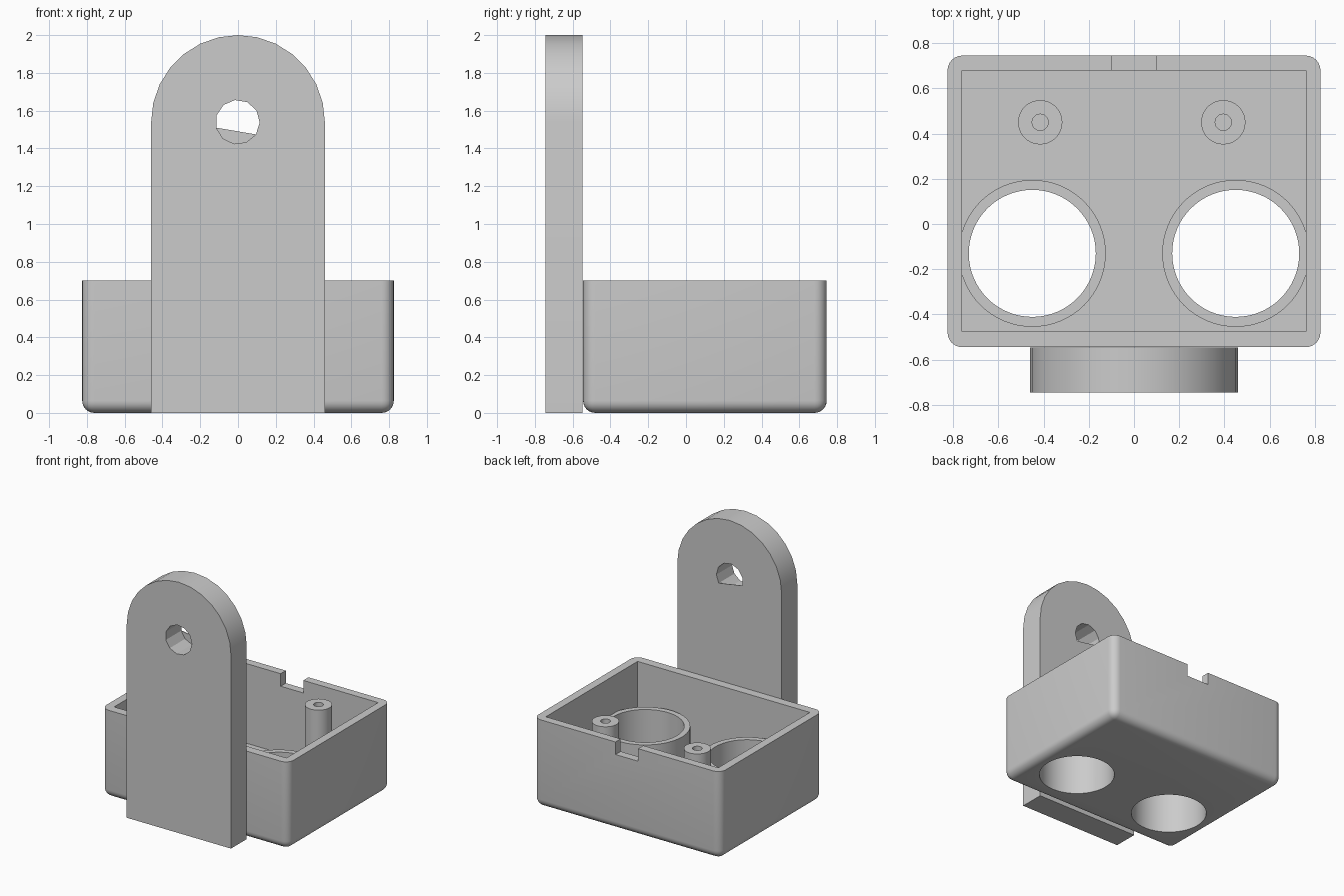
import bpy
import bmesh
from math import cos, sin, pi, radians

if "Cube" in bpy.data.objects:
    bpy.data.objects.remove(bpy.data.objects["Cube"], do_unlink=True)

grey = bpy.data.materials.new("plain grey")
grey.use_nodes = True
grey.diffuse_color = (0.6, 0.6, 0.6, 1)
grey.node_tree.nodes["Principled BSDF"].inputs["Base Color"].default_value = (0.6, 0.6, 0.6, 1)


def finish(name, bm):
    bmesh.ops.recalc_face_normals(bm, faces=bm.faces)
    mesh = bpy.data.meshes.new(name)
    bm.to_mesh(mesh)
    bm.free()
    mesh.materials.append(grey)
    obj = bpy.data.objects.new(name, mesh)
    bpy.context.collection.objects.link(obj)
    return obj


def block(name, lo, hi, round_radius=0):
    bm = bmesh.new()
    bmesh.ops.create_cube(bm, size=1)
    for v in bm.verts:
        for i in range(3):
            v.co[i] = hi[i] if v.co[i] > 0 else lo[i]
    if round_radius:
        # Every edge is rounded except those around the open top
        edges = [e for e in bm.edges if min(v.co.z for v in e.verts) < hi[2] - 0.01]
        bmesh.ops.bevel(bm, geom=edges, offset=round_radius, segments=6,
                        profile=0.5, affect='EDGES')
    return finish(name, bm)


def extrude_outline(name, points, offset, depth):
    """Extrude a flat outline along offset-axis 'y' or 'z', from depth[0] to depth[1]."""
    bm = bmesh.new()
    place = (lambda a, b, d: (a, d, b)) if offset == 'y' else (lambda a, b, d: (a, b, d))
    rings = [[bm.verts.new(place(a, b, d)) for a, b in points] for d in depth]
    for ring in rings:
        bm.faces.new(ring)
    n = len(points)
    for i in range(n):
        j = (i + 1) % n
        bm.faces.new((rings[0][i], rings[0][j], rings[1][j], rings[1][i]))
    return finish(name, bm)


def arc(cx, cy, r, start, step, count):
    return [(cx + r * cos(start + i * step), cy + r * sin(start + i * step))
            for i in range(count)]


def cylinder(name, centre, r, z0, z1, sides=64):
    return extrude_outline(name, arc(*centre, r, 0, 2 * pi / sides, sides), 'z', (z0, z1))


def combine(target, tool, operation):
    bpy.context.view_layer.objects.active = target
    mod = target.modifiers.new(operation.lower(), 'BOOLEAN')
    mod.operation = operation
    mod.solver = 'EXACT'
    mod.object = tool
    bpy.ops.object.modifier_apply(modifier=mod.name)
    bpy.data.objects.remove(tool, do_unlink=True)


def smooth(obj):
    bpy.ops.object.select_all(action='DESELECT')
    obj.select_set(True)
    bpy.context.view_layer.objects.active = obj
    bpy.ops.object.shade_smooth_by_angle(angle=radians(30))


# Open box with rounded corners
FLOOR, TOP = 0.065, 0.70
box = block("box", (-0.825, -0.545, 0), (0.825, 0.745, TOP), 0.065)
combine(box, block("cavity", (-0.76, -0.475, FLOOR), (0.76, 0.68, 1)), 'DIFFERENCE')

# Two wide tubes open through the floor, two screw posts with blind holes
tubes = [(-0.45, -0.13), (0.45, -0.13)]
posts = [(-0.415, 0.45), (0.395, 0.45)]
for centre in tubes:
    combine(box, cylinder("tube", centre, 0.325, 0.03, 0.40), 'UNION')
    combine(box, cylinder("tube_hole", centre, 0.281, -0.1, 0.9), 'DIFFERENCE')
for centre in posts:
    combine(box, cylinder("post", centre, 0.098, 0.03, 0.675, 40), 'UNION')
    combine(box, cylinder("post_hole", centre, 0.036, FLOOR, 0.9, 24), 'DIFFERENCE')

# Cable notch in the back wall
combine(box, block("notch", (-0.1, 0.62, 0.60), (0.1, 0.9, 1)), 'DIFFERENCE')
smooth(box)

# Upright mounting plate with an arched top
AXIS, BACK = 1.54, -0.547
outline = [(-0.46, 0), (0.46, 0)] + arc(0, AXIS, 0.46, 0, pi / 14, 15)
plate = extrude_outline("mounting_plate", outline, 'y', (-0.745, BACK))

# Eleven-sided hanging hole
hole = arc(-0.002, AXIS, 0.117, radians(195), 2 * pi / 11, 11)
combine(plate, extrude_outline("hanging_hole", hole, 'y', (-0.9, -0.4)), 'DIFFERENCE')
smooth(plate)

# Thin web closing the lower part of the hole at the back
extrude_outline("hole_web", hole[:5], 'y', (BACK - 0.004, BACK))
